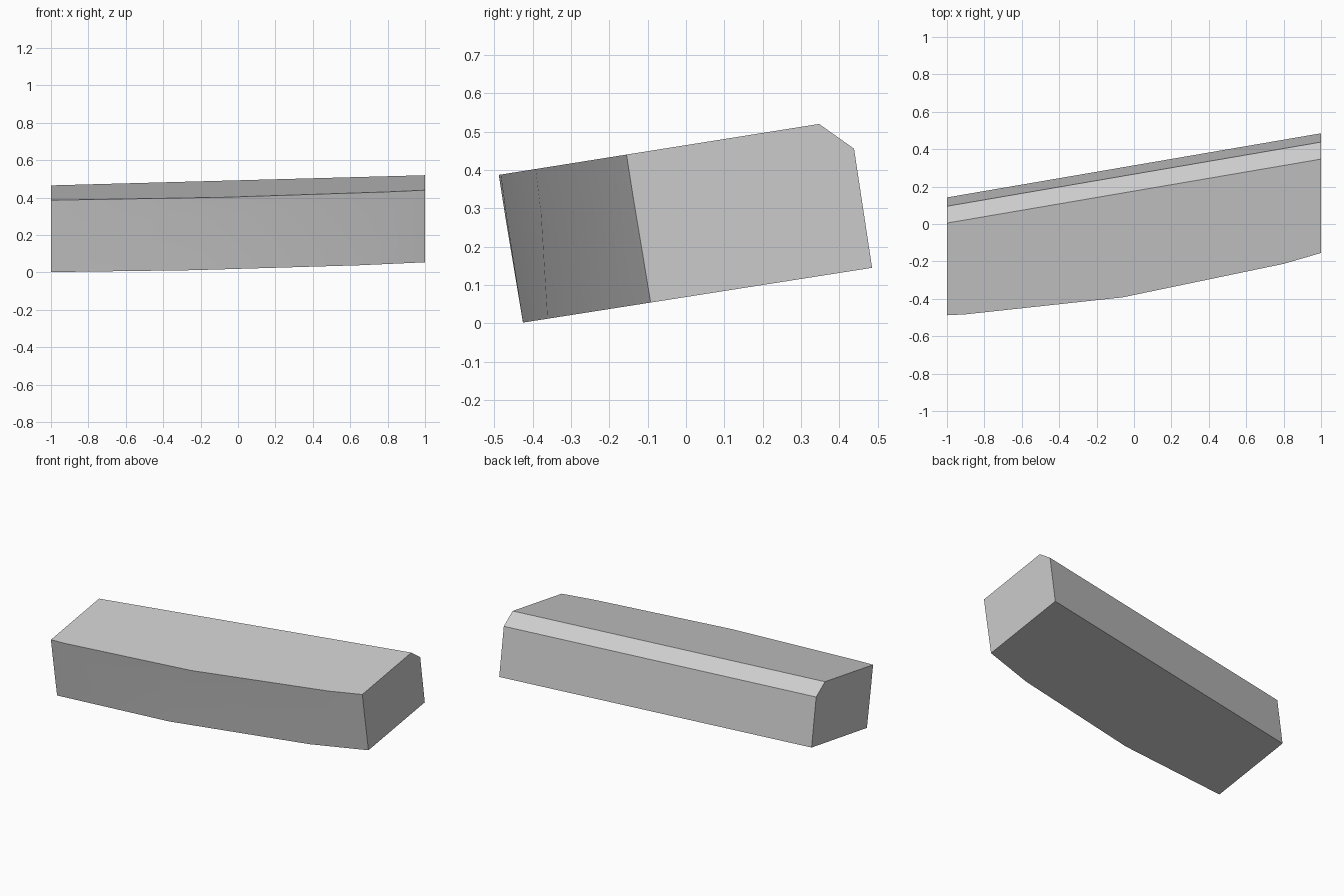
import bpy
import bmesh
from math import radians

cube = bpy.data.objects.get("Cube")
if cube:
    bpy.data.objects.remove(cube, do_unlink=True)

# One plain grey
grey = bpy.data.materials.new("plain grey")
grey.use_nodes = True
colour = (0.6, 0.6, 0.6, 1)
grey.diffuse_color = colour
grey.node_tree.nodes["Principled BSDF"].inputs["Base Color"].default_value = colour


def bottom_z(y):
    return 0.002 + 0.157 * (y + 0.425)


def top_z(y):
    return 0.387 + 0.159 * (y + 0.488)


bm = bmesh.new()


def row(points, height):
    """Lay a row of (x, y) points on a sloping surface."""
    return [bm.verts.new((x, y, height(y))) for x, y in points]


# Curved front: bottom edge, slight bend, top edge
bottom = row([(-1, -0.425), (-0.98, -0.4235), (-0.24, -0.361),
              (0.65, -0.193), (1, -0.092)], bottom_z)
bend = row([(-1, -0.47), (-0.93, -0.467), (-0.11, -0.378),
            (0.755, -0.207), (1, -0.137)], lambda y: top_z(y) - 0.118)
top = row([(-1, -0.488), (-0.9, -0.483), (-0.06, -0.392),
           (0.8, -0.213), (1, -0.155)], top_z)

# Straight back with a chamfered upper edge
chamfer_top = row([(-1, 0.005), (1, 0.347)], top_z)
chamfer_low = row([(-1, 0.095), (1, 0.438)], lambda y: top_z(y) - 0.079)
back_low = row([(-1, 0.142), (1, 0.485)], bottom_z)

# Skin the rows into a closed block
for low, high in ((bottom, bend), (bend, top)):
    for i in range(len(low) - 1):
        bm.faces.new((low[i], low[i + 1], high[i + 1], high[i]))
for low, high in ((top, chamfer_top), (chamfer_top, chamfer_low),
                  (chamfer_low, back_low), (back_low, bottom)):
    bm.faces.new(low + high[::-1])
for end in (0, -1):
    bm.faces.new([r[end] for r in (bottom, bend, top, chamfer_top,
                                   chamfer_low, back_low)])
bmesh.ops.recalc_face_normals(bm, faces=bm.faces[:])

mesh = bpy.data.meshes.new("curved_block")
bm.to_mesh(mesh)
bm.free()
mesh.materials.append(grey)
block = bpy.data.objects.new("curved_block", mesh)
bpy.context.collection.objects.link(block)

# Soft front curve, sharp corners
bpy.ops.object.select_all(action="DESELECT")
block.select_set(True)
bpy.context.view_layer.objects.active = block
bpy.ops.object.shade_smooth_by_angle(angle=radians(30))
